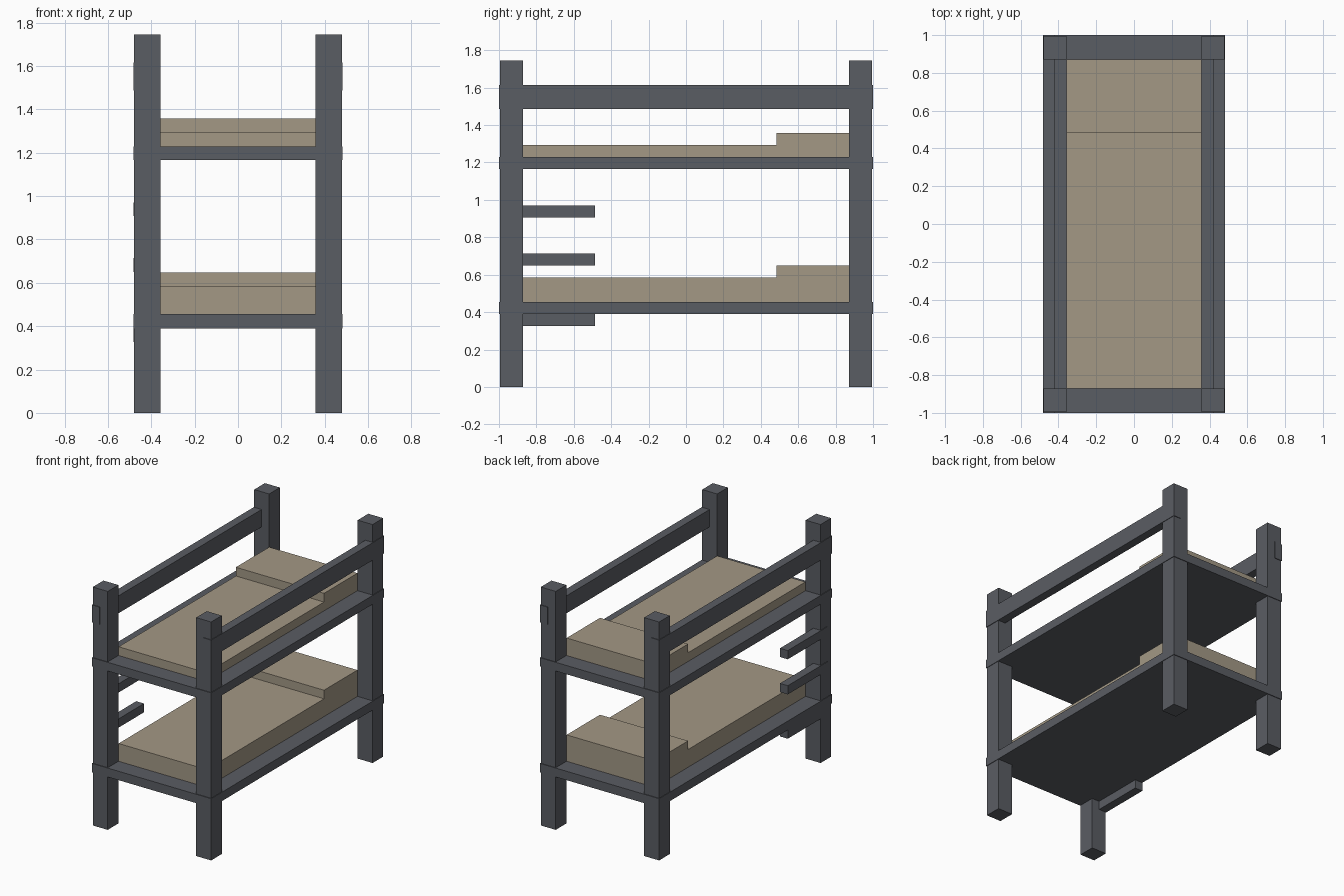
import bpy

if "Cube" in bpy.data.objects:
    bpy.data.objects.remove(bpy.data.objects["Cube"])


def material(name, rgb):
    m = bpy.data.materials.new(name)
    m.diffuse_color = (*rgb, 1.0)
    m.use_nodes = True
    m.node_tree.nodes["Principled BSDF"].inputs["Base Color"].default_value = m.diffuse_color
    return m


FRAME = material("slate grey frame", (0.102, 0.109, 0.125))
BEDDING = material("beige bedding", (0.366, 0.315, 0.235))


def box(name, x, y, z, mat):
    """Axis-aligned box from (min, max) ranges."""
    bpy.ops.mesh.primitive_cube_add(size=1)
    ob = bpy.context.object
    ob.name = name
    for v in ob.data.vertices:
        v.co = [r[0] if c < 0 else r[1] for c, r in zip(v.co, (x, y, z))]
    ob.data.materials.append(mat)
    return ob


def side(a, b, s):
    """Range a..b mirrored to side s."""
    return tuple(sorted((a * s, b * s)))


# Corner posts
for sx, xn in ((-1, "left"), (1, "right")):
    for sy, yn in ((-1, "front"), (1, "back")):
        box(f"{yn}_{xn}_post", side(0.358, 0.479, sx), side(0.872, 0.995, sy),
            (0, 1.745), FRAME)
    # Guard rail along the top bunk
    box(f"{xn}_guard_rail", side(0.42, 0.483, sx), (-1, 1), (1.487, 1.615), FRAME)

# Bunks: deck, mattress and pillow
for name, z0, z1, z2, z3 in (("lower", 0.39, 0.455, 0.585, 0.648),
                             ("upper", 1.165, 1.229, 1.293, 1.357)):
    box(f"{name}_deck", (-0.483, 0.483), (-1, 1), (z0, z1), FRAME)
    box(f"{name}_mattress", (-0.357, 0.357), (-0.871, 0.871), (z1, z2), BEDDING)
    box(f"{name}_pillow", (-0.357, 0.357), (0.485, 0.871), (z2, z3), BEDDING)

# Ladder steps on the left side, fixed to the front post
for i, z in enumerate((0.326, 0.65, 0.907)):
    box(f"ladder_step_{i + 1}", (-0.483, -0.42), (-0.945, -0.487),
        (z, z + 0.064), FRAME)
